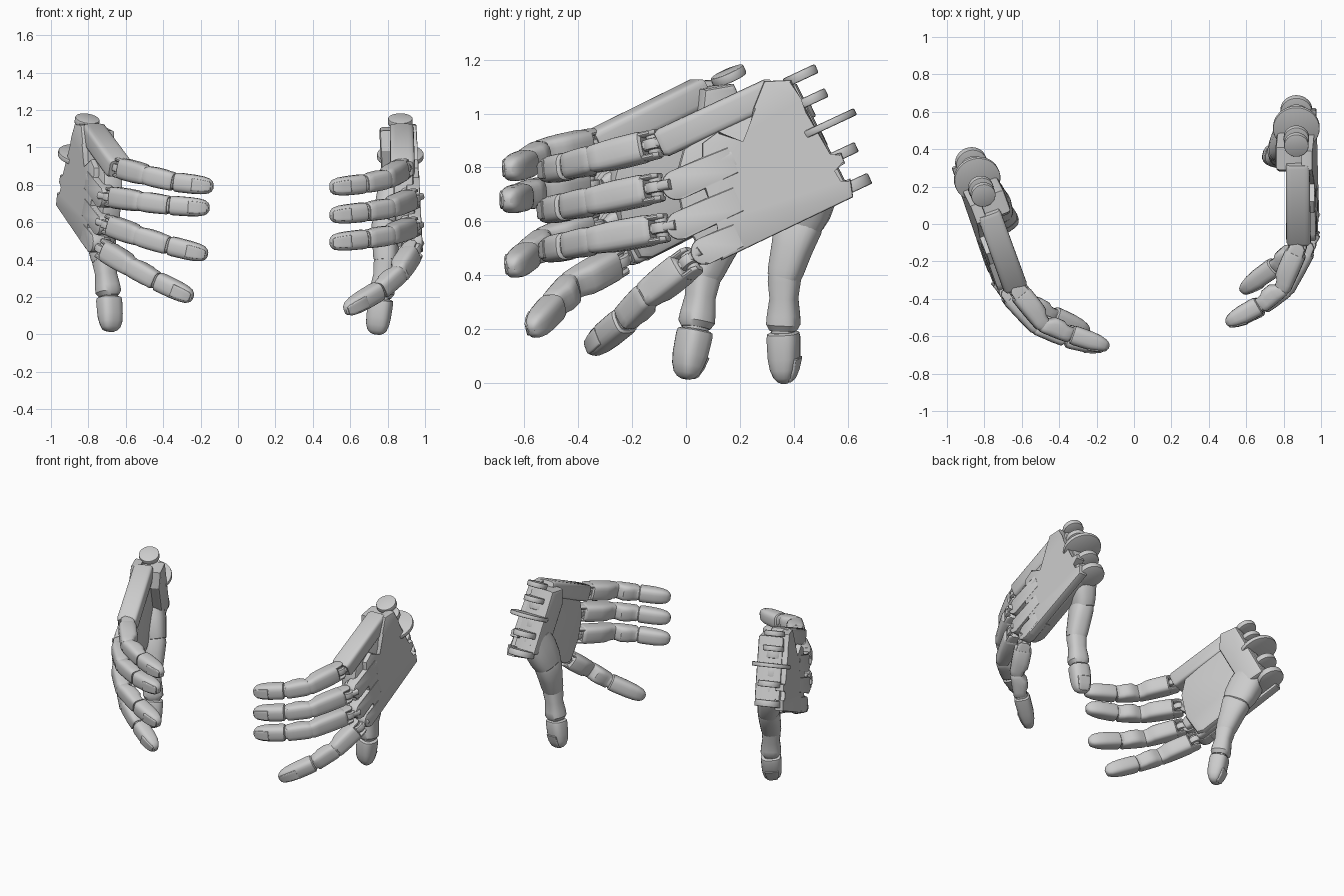
import bpy, bmesh
from math import cos, sin, pi, radians, copysign, atan2
from mathutils import Vector, Matrix

if "Cube" in bpy.data.objects:
    bpy.data.objects.remove(bpy.data.objects["Cube"])

UP = Vector((0, -0.423, 0.906))      # across the wrist


def finish(bm, name, M=None, angle=35):
    if M:
        bm.transform(M)
    bmesh.ops.recalc_face_normals(bm, faces=bm.faces)
    me = bpy.data.meshes.new(name)
    bm.to_mesh(me)
    bm.free()
    ob = bpy.data.objects.new(name, me)
    bpy.context.collection.objects.link(ob)
    bpy.ops.object.select_all(action='DESELECT')
    ob.select_set(True)
    bpy.context.view_layer.objects.active = ob
    bpy.ops.object.shade_smooth_by_angle(angle=radians(angle))
    return ob


def slab(name, outline, x0, x1, M, bevel=0.01):
    """Extrude a (y, z) outline along x; the slab leans in slightly towards the top."""
    bm = bmesh.new()
    rows = []
    for x in (x0, x1):
        rows.append([bm.verts.new((x - (z - 0.5) * 0.05, y, z)) for y, z in outline])
    n = len(outline)
    caps = [bm.faces.new(rows[0]), bm.faces.new(rows[1])]
    for i in range(n):
        bm.faces.new((rows[0][i], rows[0][(i + 1) % n], rows[1][(i + 1) % n], rows[1][i]))
    edges = {e for f in caps for e in f.edges}
    bmesh.ops.bevel(bm, geom=list(edges), offset=bevel, segments=2, profile=0.5,
                    affect='EDGES', clamp_overlap=True)
    return finish(bm, name, M, 25)


def capsule(a, b, r, n=10):
    """Stadium outline, rounded at a, square at b."""
    th = atan2(a[1] - b[1], a[0] - b[0])
    arc = [(a[0] + r * cos(th + t), a[1] + r * sin(th + t))
           for t in [pi * (i / n - .5) for i in range(n + 1)]]
    return arc + [(b[0] - r * sin(th), b[1] + r * cos(th)), (b[0] + r * sin(th), b[1] - r * cos(th))]


def frame(p, q, hint):
    t = (q - p).normalized()
    d = (hint - hint.dot(t) * t).normalized()
    return t, d, t.cross(d)


def loft(name, p, q, hint, rings, M=None, power=0.6, n=20):
    """Rounded-box limb from p to q; ring = (fraction, half width, half depth, dorsal shift)."""
    p, q = Vector(p), Vector(q)
    t, d, s = frame(p, q, hint)
    bm = bmesh.new()
    rows = []
    for f, w, h, o in rings:
        row = []
        for i in range(n):
            a = 2 * pi * (i + 0.5) / n
            cs = copysign(abs(cos(a)) ** power, cos(a))
            sn = copysign(abs(sin(a)) ** power, sin(a))
            row.append(bm.verts.new(p.lerp(q, f) + s * w * cs + d * (h * sn + o)))
        rows.append(row)
    for a, b in zip(rows, rows[1:]):
        for i in range(n):
            bm.faces.new((a[i], a[(i + 1) % n], b[(i + 1) % n], b[i]))
    bm.faces.new(rows[0])
    bm.faces.new(rows[-1])
    return finish(bm, name, M)


def disc(name, c, axis, r, half, M=None, bevel=0.006):
    bm = bmesh.new()
    bmesh.ops.create_cone(bm, cap_ends=True, segments=32, radius1=r, radius2=r, depth=2 * half)
    rim = [e for e in bm.edges if abs(e.verts[0].co.z - e.verts[1].co.z) < 1e-5]
    bmesh.ops.bevel(bm, geom=rim, offset=bevel, segments=2, profile=0.5, affect='EDGES')
    R = Vector((0, 0, 1)).rotation_difference(Vector(axis)).to_matrix().to_4x4()
    bm.transform(Matrix.Translation(c) @ R)
    return finish(bm, name, M)


def scaled(rings, w, h):
    return [(f, a * w, b * h, o * h) for f, a, b, o in rings]


PROX = [(0, .78, .78, 0), (.04, .95, .95, 0), (.1, 1, 1, 0), (.5, 1, 1, 0), (.72, .97, .96, .02),
        (.84, .92, .8, .16), (.97, .88, .76, .2), (1.04, .8, .66, .14)]
MID = [(-.12, .75, .68, .14), (0, .92, .76, .2), (.12, .97, .8, .17), (.28, 1, .97, 0),
       (.6, .98, .97, 0), (.72, .95, .84, .1), (.9, .93, .8, .12), (.96, .82, .72, .08)]
TIP = [(0, .8, .78, 0), (.03, .97, .95, 0), (.12, 1, 1, 0), (.5, .98, .96, -.03), (.72, .92, .82, -.07),
       (.88, .78, .62, -.07), (.96, .55, .42, -.06), (1, .28, .2, -.06)]
NAIL = [(.5, .58, .1, .86), (.52, .64, .16, .84), (.75, .6, .16, .64), (.92, .5, .14, .42),
        (.97, .34, .1, .3)]


def finger(name, pts, hint, w=0.058):
    k, a, b, e = [Vector(p) for p in pts]
    t, d, s = frame(k, a, hint)
    # knuckle hinge: pin, central tongue and two side cheeks
    disc(name + "_hinge_pin", k, s, 0.024, 0.046)
    disc(name + "_hinge_tongue", k, s, 0.044, 0.02)
    loft(name + "_hinge_neck", k - t * 0.07, k + t * 0.07, hint,
         [(0, .02, .038, 0), (1, .02, .038, 0)])
    for sg in (-1, 1):
        loft(name + "_hinge_cheek", k + s * sg * .043 - t * .022, k + s * sg * .043 + t * .06, hint,
             [(0, .009, .022, 0), (.2, .011, .04, 0), (1, .011, .048, 0)])
    loft(name + "_base_segment", k + t * 0.03, a, hint, scaled(PROX, w, w), power=.55)
    loft(name + "_middle_segment", a, b, hint, scaled(MID, w * .93, w * .93), power=.58)
    loft(name + "_joint", b - (b - a) * .12, b + (e - b) * .1, hint,
         [(0, w * .7, w * .65, 0), (1, w * .7, w * .65, 0)])
    loft(name + "_tip", b, e, hint, scaled(TIP, w * .9, w * .9), power=.65)
    loft(name + "_nail", b, e, hint, scaled(NAIL, w * .9, w * .9), power=.4)


def thumb(name, pts, hint):
    base, root, mid, joint, end = [Vector(p) for p in pts]
    # fleshy root, slim waist and flared joint
    loft(name + "_root", base, root, hint,
         [(0, .085, .1, 0), (.4, .085, .11, 0), (.8, .076, .105, 0), (1.02, .069, .092, 0), (1.1, .05, .06, 0)], power=.75)
    loft(name + "_shaft", root, mid, hint,
         [(-.1, .06, .085, 0), (.1, .072, .09, 0), (.5, .07, .076, 0), (.9, .066, .066, 0), (1.05, .06, .06, 0)], power=.75)
    loft(name + "_neck", mid, joint, hint,
         [(-.15, .055, .056, 0), (.1, .061, .06, 0), (.4, .056, .052, 0), (.7, .064, .06, 0),
          (.86, .066, .062, 0), (.97, .05, .05, 0)], power=.75)
    loft(name + "_joint", joint - (joint - mid) * .1, joint + (end - joint) * .15, hint,
         [(0, .045, .042, 0), (1, .045, .042, 0)])
    loft(name + "_tip", joint, end, hint, scaled(TIP, .066, .06), power=.7)
    loft(name + "_nail", joint, end, hint, scaled(NAIL, .068, .06), power=.4)


PLATE = [(.39, 1.125), (.29, 1.12), (.25, 1.02), (.235, .935), (.215, .885), (.12, .935), (.06, .89),
         (.06, .74), (.12, .6), (.13, .455), (.62, .69), (.61, .76), (.57, .74), (.54, .79), (.59, .815),
         (.575, .855), (.53, .84), (.45, 1.01), (.42, 1.05)]
PALM = [(.38, 1.09), (.27, 1.06), (-.01, .87), (-.04, .76), (-.01, .6), (.07, .465), (.12, .465), (.6, .7), (.58, .76)]
HEEL = [(.41, 1.11), (.29, 1.09), (.28, .98), (.44, .67), (.6, .73)]


def hand(side, M, out, fingers, thumb_pts, thumb_hint):
    # palm: outer plate, inner pad, thick wrist heel
    slab(side + "_back_plate", PLATE, .925, .985, M, .008)
    slab(side + "_palm_pad", PALM, .845, .955, M, .02)
    slab(side + "_palm_heel", HEEL, .785, .955, M, .02)
    # separate block behind the first finger
    loft(side + "_first_knuckle_block", (.875, .33, 1.085), (.88, -.10, .885), Vector((1, 0, 0)),
         [(0, .046, .058, 0), (.04, .055, .064, 0), (.96, .055, .066, 0), (1, .045, .056, 0)], M, power=.35)
    # rounded plate tongues and the sockets under them, behind the other fingers
    for a, b, r in [((-.035, .735), (.18, .83), .056), ((-.022, .585), (.2, .685), .053),
                    ((.068, .49), (.2, .55), .051)]:
        slab(side + "_plate_tongue", capsule(a, b, r), .915, .986, M, .008)
        loft(side + "_knuckle_socket", (.92, b[0], b[1]), (.92, a[0] - .02, a[1] - .01), Vector((1, 0, 0)),
             [(0, .045, .05, 0), (.9, .045, .05, 0), (1, .035, .04, 0)], M, power=.45)
    # wrist hinge discs and teeth
    for y, z, r, h in [(.425, 1.14, .066, .018), (.46, 1.05, .068, .018), (.515, .955, .125, .014),
                       (.565, .845, .075, .02), (.605, .725, .085, .022)]:
        disc(side + "_wrist_disc", (.868, y, z), UP, r, h, M)
    for y, z in [(.42, .99), (.465, .88), (.51, .785)]:
        disc(side + "_wrist_core", (.865, y - .02, z), UP, .075, .035, M)
    for name, pts in fingers.items():
        finger(side + "_" + name, pts, out)
    thumb(side + "_thumb", thumb_pts, thumb_hint)


# hand at +x
hand("right", Matrix(), Vector((1, -.8, 0)), {
    "first_finger": [(.88, -.12, .885), (.785, -.34, .83), (.67, -.435, .805), (.495, -.535, .785)],
    "second_finger": [(.93, -.11, .725), (.805, -.345, .675), (.68, -.44, .655), (.495, -.535, .635)],
    "third_finger": [(.93, -.09, .575), (.805, -.34, .53), (.68, -.435, .51), (.495, -.53, .49)],
    "fourth_finger": [(.935, .015, .45), (.855, -.14, .325), (.755, -.225, .235), (.575, -.36, .125)],
}, [(.85, .48, .80), (.79, .42, .60), (.79, .365, .40), (.765, .36, .19), (.74, .37, .0)],
    Vector((.25, 1, 0)))

# hand at -x: mirrored and swung about the vertical
SWING = Matrix.Rotation(radians(20.5), 4, 'Z')
M2 = (Matrix.Translation((-.645, -.31, 0)) @ SWING @ Matrix.Translation((.88, .07, 0))
      @ Matrix.Scale(-1, 4, (1, 0, 0)))
hand("left", M2, SWING.to_3x3() @ Vector((-1, -.8, 0)), {
    "first_finger": [(-.63, -.345, .89), (-.48, -.53, .85), (-.335, -.59, .815), (-.135, -.66, .79)],
    "second_finger": [(-.68, -.36, .735), (-.51, -.545, .71), (-.36, -.61, .69), (-.155, -.665, .675)],
    "third_finger": [(-.69, -.345, .585), (-.525, -.52, .525), (-.365, -.585, .475), (-.165, -.65, .425)],
    "fourth_finger": [(-.72, -.25, .455), (-.565, -.42, .36), (-.43, -.49, .285), (-.245, -.575, .195)],
}, [(-.82, .20, .78), (-.745, .14, .58), (-.715, .065, .40), (-.69, .035, .2), (-.68, .0, .015)],
    SWING.to_3x3() @ Vector((-.25, 1, 0)))
